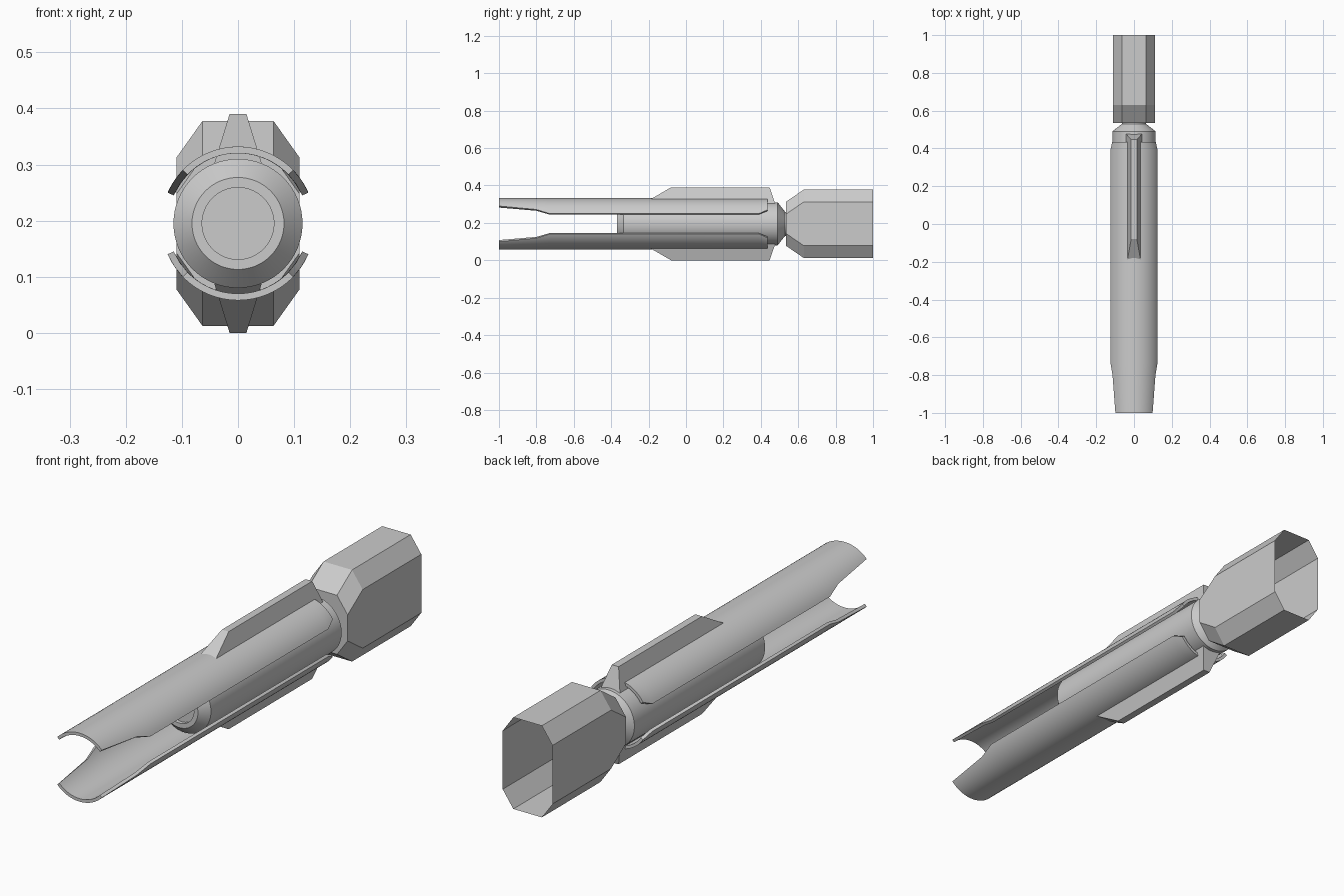
import bpy, bmesh
from math import sin, cos, pi, radians

if "Cube" in bpy.data.objects:
    bpy.data.objects.remove(bpy.data.objects["Cube"])

ZC = 0.195  # height of the long axis


def make(name, verts, faces, smooth=False):
    me = bpy.data.meshes.new(name)
    me.from_pydata(verts, [], faces)
    bm = bmesh.new()
    bm.from_mesh(me)
    bmesh.ops.recalc_face_normals(bm, faces=bm.faces)
    bm.to_mesh(me)
    bm.free()
    ob = bpy.data.objects.new(name, me)
    bpy.context.collection.objects.link(ob)
    ob.location.z = ZC
    if smooth:
        bpy.ops.object.select_all(action='DESELECT')
        ob.select_set(True)
        bpy.context.view_layer.objects.active = ob
        bpy.ops.object.shade_smooth_by_angle(angle=radians(30))
    return ob


def loft(name, rings, caps=(True, True), smooth=False):
    """Skin a list of closed rings that share a vertex count."""
    n = len(rings[0])
    verts = [v for r in rings for v in r]
    faces = [(k*n + i, k*n + (i+1) % n, (k+1)*n + (i+1) % n, (k+1)*n + i)
             for k in range(len(rings)-1) for i in range(n)]
    if caps[0]:
        faces.append(tuple(range(n)))
    if caps[1]:
        faces.append(tuple(range((len(rings)-1)*n, len(rings)*n)))
    return make(name, verts, faces, smooth)


# Round core: (y, radius) profile spun about the long axis
core = [(-0.355, 0.064), (-0.37, 0.064), (-0.37, 0.082), (-0.335, 0.115),
        (0.49, 0.115), (0.53, 0.064), (0.54, 0.064)]
loft("core", [[(r*cos(2*pi*i/64), y, r*sin(2*pi*i/64)) for i in range(64)]
              for y, r in core], smooth=True)

# Curved shells: (y, edge angle above horizontal)
stations = [(-1, 44), (-0.8, 34), (-0.73, 23.6), (0.39, 23.6), (0.435, 33)]
R_OUT, R_IN, SEG = 0.137, 0.125, 28


def shell(name, side):
    rings = []
    for y, edge in stations:
        angs = [radians(edge + (180 - 2*edge)*i/SEG) for i in range(SEG+1)]
        rings.append([(R_OUT*cos(a), y, side*R_OUT*sin(a)) for a in angs] +
                     [(R_IN*cos(a), y, side*R_IN*sin(a)) for a in reversed(angs)])
    n = 2*(SEG+1)
    verts = [v for r in rings for v in r]
    faces = [(k*n + i, k*n + (i+1) % n, (k+1)*n + (i+1) % n, (k+1)*n + i)
             for k in range(len(rings)-1) for i in range(n)]
    # end rims
    for base in (0, (len(rings)-1)*n):
        faces += [(base+i, base+i+1, base+n-2-i, base+n-1-i) for i in range(SEG)]
    make(name, verts, faces, True)


# Tapered fins: (height from axis, half width, front y, back y)
def fin(name, side):
    levels = [(0.108, 0.042, -0.23, 0.477), (0.195, 0.015, -0.08, 0.447)]
    loft(name, [[(-w, y0, side*h), (w, y0, side*h), (w, y1, side*h), (-w, y1, side*h)]
                for h, w, y0, y1 in levels])


for label, side in (("upper", 1), ("lower", -1)):
    shell(label + "_shell", side)
    fin(label + "_fin", side)


# Eight-sided rear housing, open at the back
def octagon(y, top, shoulder):
    q = [(0.11, shoulder), (0.063, top), (-0.063, top), (-0.11, shoulder)]
    return [(x, y, z) for x, z in q] + [(-x, y, -z) for x, z in q]


loft("rear_housing", [octagon(0.535, 0.118, 0.052), octagon(0.63, 0.183, 0.117),
                      octagon(1.0, 0.183, 0.117)], caps=(True, False))
